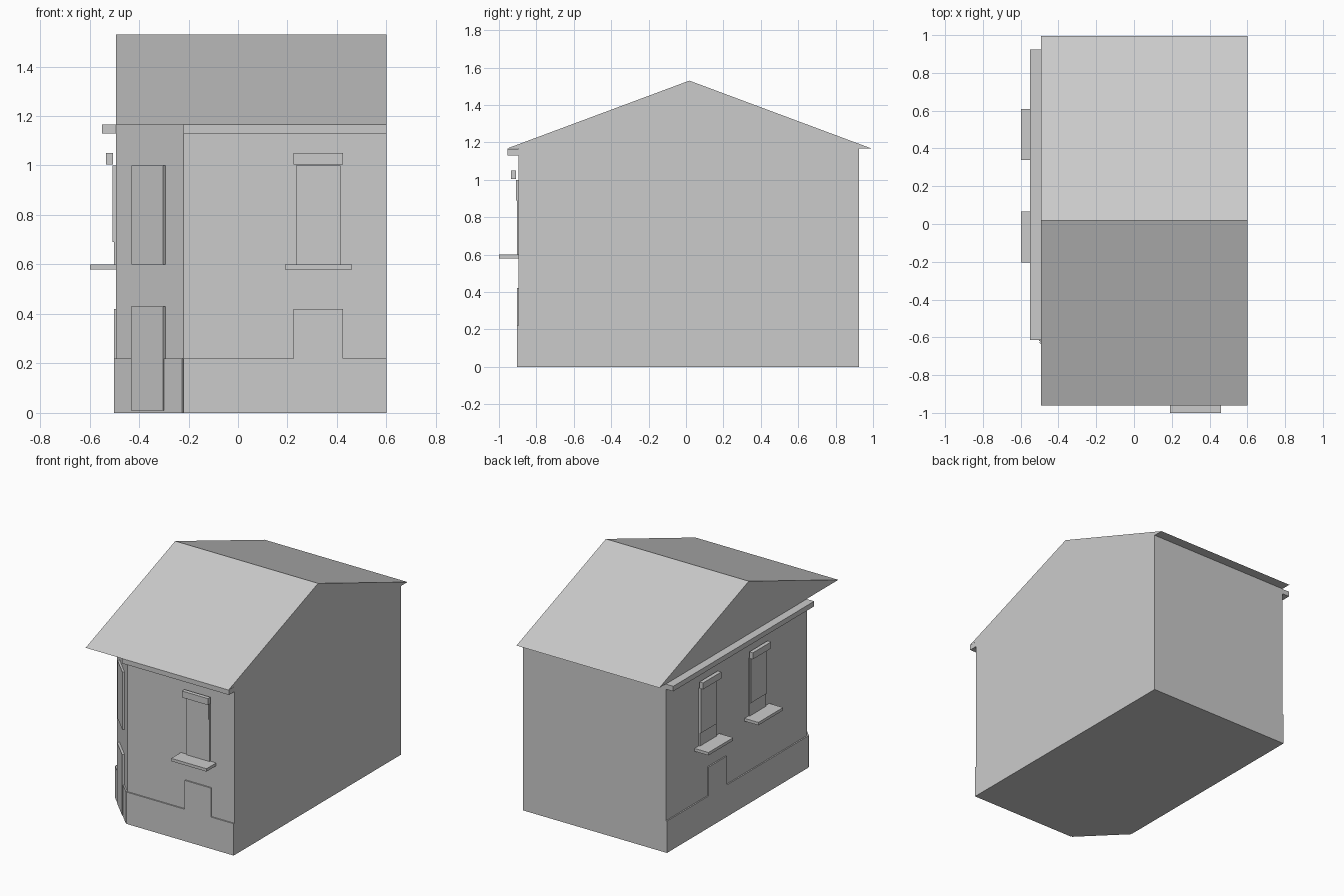
import bpy, bmesh, math
from mathutils import Vector

if "Cube" in bpy.data.objects:
    bpy.data.objects.remove(bpy.data.objects["Cube"])

grey = bpy.data.materials.new("plain grey")
grey.diffuse_color = (0.6, 0.6, 0.6, 1)
grey.use_nodes = True
grey.node_tree.nodes["Principled BSDF"].inputs["Base Color"].default_value = grey.diffuse_color


def prism(name, ring, offset):
    """Closed solid: a flat outline pushed along an offset."""
    bm = bmesh.new()
    face = bm.faces.new([bm.verts.new(p) for p in ring])
    ext = bmesh.ops.extrude_face_region(bm, geom=[face], use_keep_orig=True)
    moved = [g for g in ext["geom"] if isinstance(g, bmesh.types.BMVert)]
    bmesh.ops.translate(bm, vec=Vector(offset), verts=moved)
    bmesh.ops.recalc_face_normals(bm, faces=bm.faces[:])
    me = bpy.data.meshes.new(name)
    bm.to_mesh(me)
    bm.free()
    me.materials.append(grey)
    ob = bpy.data.objects.new(name, me)
    bpy.context.collection.objects.link(ob)
    return ob


# Wall frames: origin on wall, direction along it, outward direction
S = math.sqrt(0.5)
FRONT = (Vector((0, -0.895, 0)), Vector((1, 0, 0)), Vector((0, -1, 0)))
LEFT = (Vector((-0.493, 0, 0)), Vector((0, 1, 0)), Vector((-1, 0, 0)))
CORNER = (Vector((-0.357, -0.757, 0)), Vector((S, -S, 0)), Vector((-S, -S, 0)))


def plate(name, wall, outline, d0, d1):
    o, u, n = wall
    ring = [o + u * a + n * d0 + Vector((0, 0, z)) for a, z in outline]
    return prism(name, ring, n * (d1 - d0))


def slab(name, wall, a0, a1, z0, z1, d0, d1):
    return plate(name, wall, [(a0, z0), (a1, z0), (a1, z1), (a0, z1)], d0, d1)


# Main body with the cut-off corner
prism("walls", [(-0.22, -0.895, 0), (0.6, -0.895, 0), (0.6, 0.925, 0),
                (-0.493, 0.925, 0), (-0.493, -0.62, 0)], (0, 0, 1.166))

# Gable roof
prism("roof", [(-0.493, -0.96, 1.166), (-0.493, 0.995, 1.166),
               (-0.493, 0.018, 1.53)], (1.093, 0, 0))


# Plinth with a raised block for a cellar opening
def plinth(name, wall, a0, a1, b0, b1):
    plate(name, wall, [(a0, 0), (a1, 0), (a1, 0.22), (b1, 0.22), (b1, 0.42),
                       (b0, 0.42), (b0, 0.22), (a0, 0.22)], -0.01, 0.009)


plinth("front_plinth", FRONT, -0.22, 0.6, 0.225, 0.425)
plinth("left_plinth", LEFT, -0.62, 0.925, 0.27, 0.47)
slab("corner_plinth", CORNER, -0.194, 0.194, 0, 0.22, -0.01, 0.01)

# Cornices under the eaves
slab("front_cornice", FRONT, -0.22, 0.6, 1.13, 1.165, -0.01, 0.06)
slab("left_cornice", LEFT, -0.615, 0.925, 1.13, 1.165, -0.01, 0.057)

# Windows with shutter, lintel and sill
for tag, wall, c, drop in (("front", FRONT, 0.325, 0.89),
                           ("left_a", LEFT, 0.475, 0.69),
                           ("left_b", LEFT, -0.07, 0.69)):
    slab(tag + "_window", wall, c - 0.09, c + 0.09, 0.6, 1.0, -0.005, 0.008)
    slab(tag + "_shutter", wall, c - 0.085, c + 0.085, drop, 1.0, 0, 0.014)
    slab(tag + "_lintel", wall, c - 0.1, c + 0.1, 1.005, 1.05, 0.013, 0.04)
    slab(tag + "_sill", wall, c - 0.135, c + 0.135, 0.58, 0.6, -0.01, 0.106)

# Corner door and window
slab("corner_door", CORNER, -0.092, 0.092, 0.01, 0.43, -0.005, 0.016)
slab("corner_window", CORNER, -0.09, 0.09, 0.6, 1.0, -0.005, 0.014)
